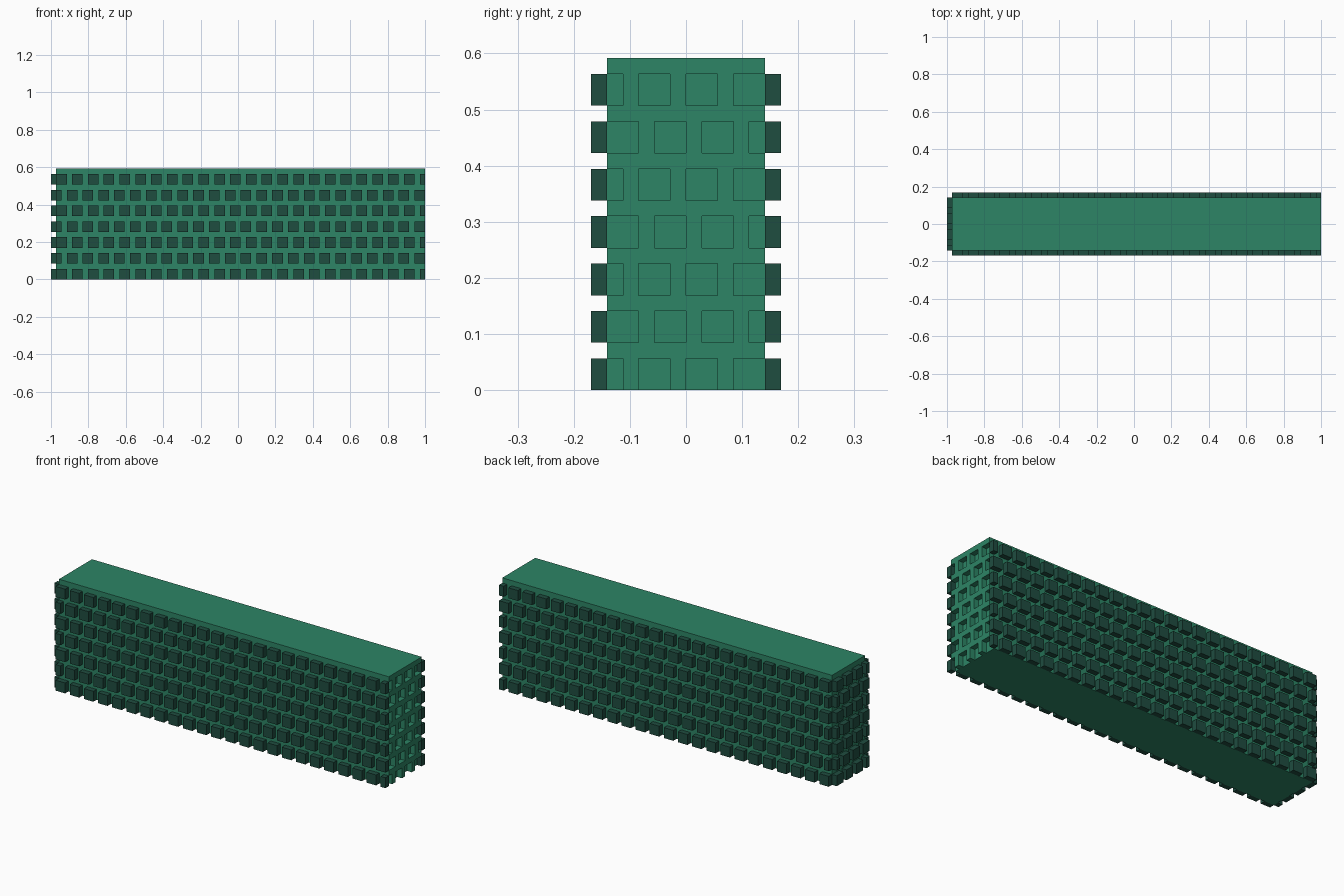
import bpy
import bmesh

cube = bpy.data.objects.get("Cube")
if cube:
    bpy.data.objects.remove(cube, do_unlink=True)

U = 2 / 71                      # stud module: studs are 2 wide, gaps are 1
X0, X1 = -34.5, 35.5            # body extents in modules
HALF_W, HEIGHT, ROWS = 5, 21, 7


def material(name, rgb):
    mat = bpy.data.materials.new(name)
    mat.use_nodes = True
    mat.diffuse_color = (*rgb, 1)
    mat.node_tree.nodes["Principled BSDF"].inputs["Base Color"].default_value = (*rgb, 1)
    return mat


body_green = material("mid_green", (0.026, 0.235, 0.133))
stud_green = material("dark_green", (0.0137, 0.0742, 0.0513))


def add_box(bm, xs, ys, zs):
    """Add a box given its ranges in modules."""
    verts = bmesh.ops.create_cube(bm, size=1)["verts"]
    for v in verts:
        for i, (lo, hi) in enumerate((xs, ys, zs)):
            v.co[i] = (lo if v.co[i] < 0 else hi) * U


def make_object(name, boxes, mat):
    bm = bmesh.new()
    for box in boxes:
        add_box(bm, *box)
    mesh = bpy.data.meshes.new(name)
    bm.to_mesh(mesh)
    bm.free()
    mesh.materials.append(mat)
    obj = bpy.data.objects.new(name, mesh)
    bpy.context.collection.objects.link(obj)
    return obj


def spans(start, end, first, width):
    """Ranges repeating every 3 modules, clipped to start..end."""
    result = []
    pos = first
    while pos < end:
        lo, hi = max(pos, start), min(pos + width, end)
        if hi > lo:
            result.append((lo, hi))
        pos += 3
    return result


# Staggered phase of the studs: along the length and across the end
def side_first(row):
    return X0 - (row % 2)


def end_first(row):
    return -HALF_W - 1 + (row % 2)


# Solid core
make_object("wall_core",
            [((X0, X1 - 1), (-HALF_W, HALF_W), (0, HEIGHT))], body_green)

# Lattice on the left end, leaving sockets that receive the end studs
lattice = []
for row in range(ROWS):
    z = 3 * row
    lattice.append(((X1 - 1, X1), (-HALF_W, HALF_W), (z + 2, z + 3)))
    for ys in spans(-HALF_W, HALF_W, end_first(row) - 1, 1):
        lattice.append(((X1 - 1, X1), ys, (z, z + 2)))
make_object("socket_end", lattice, body_green)

# Studs along the front and back
for name, ys in (("front_studs", (-HALF_W - 1, -HALF_W)),
                 ("back_studs", (HALF_W, HALF_W + 1))):
    make_object(name, [(xs, ys, (3 * r, 3 * r + 2))
                       for r in range(ROWS)
                       for xs in spans(X0, X1, side_first(r), 2)], stud_green)

# Studs on the right end
make_object("end_studs", [((X0 - 1, X0), ys, (3 * r, 3 * r + 2))
                          for r in range(ROWS)
                          for ys in spans(-HALF_W, HALF_W, end_first(r), 2)], stud_green)
